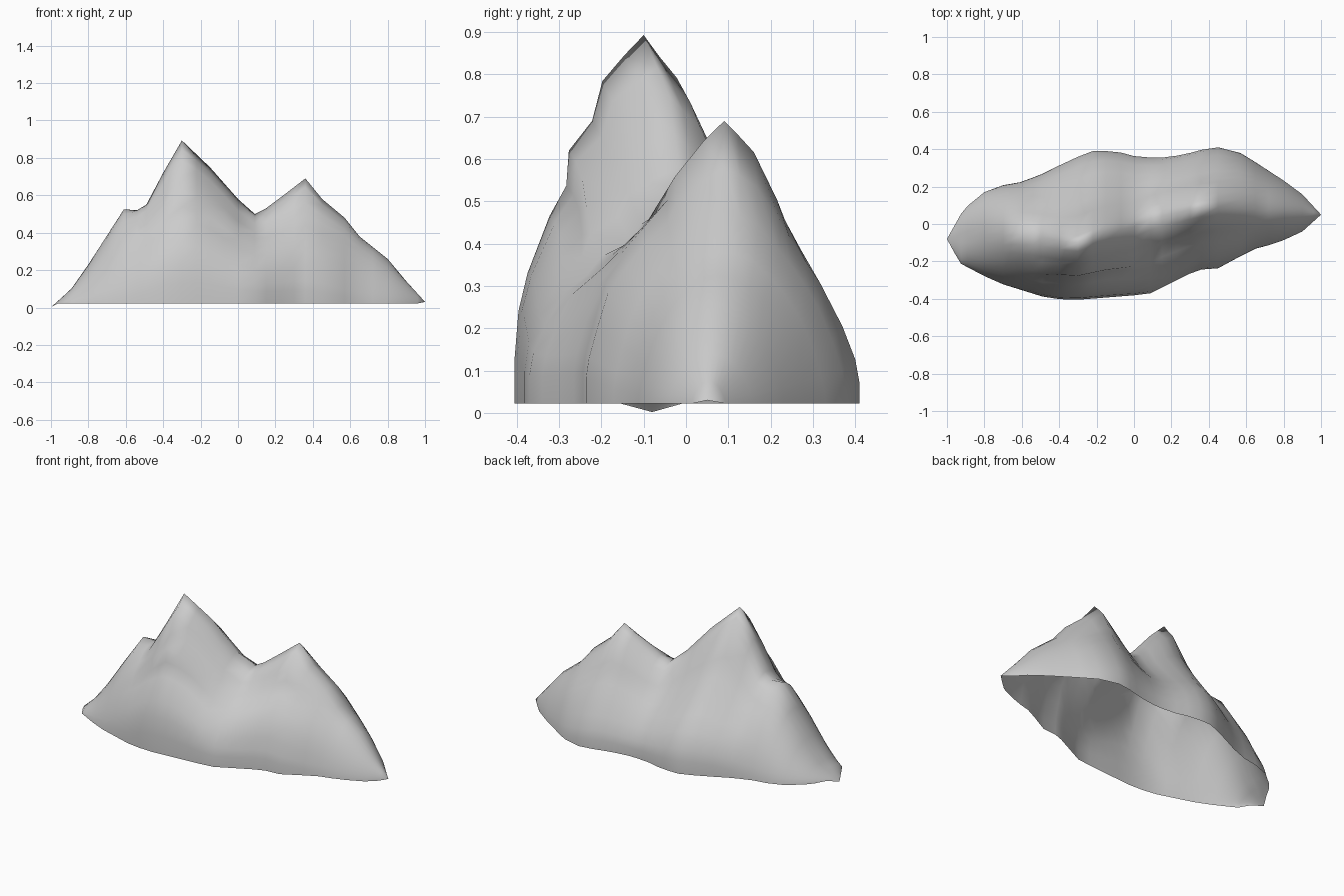
import bpy, bmesh

if "Cube" in bpy.data.objects:
    bpy.data.objects.remove(bpy.data.objects["Cube"])

# Ridge line: x, y, z
RIDGE = [(-1, -.08, .002), (-.89, -.07, .10), (-.8, -.06, .23), (-.61, -.06, .525),
         (-.54, -.06, .52), (-.49, -.07, .55), (-.4, -.09, .72), (-.3, -.1, .893),
         (-.15, -.04, .75), (0, -.015, .58), (.09, .03, .5), (.15, .045, .53),
         (.23, .06, .59), (.36, .09, .69), (.45, .09, .58), (.57, .085, .48),
         (.65, .08, .38), (.8, .07, .26), (.9, .06, .14), (1, .05, .03)]
# Footprint edges: x, y
BACK = [(-1, -.08), (-.91, .08), (-.77, .195), (-.6, .225), (-.46, .28), (-.35, .34),
        (-.22, .39), (-.1, .39), (.03, .355), (.18, .355), (.3, .38), (.41, .41),
        (.52, .41), (.65, .33), (.88, .18), (1, .05)]
FRONT = [(-1, -.08), (-.93, -.21), (-.74, -.31), (-.45, -.4), (-.3, -.405), (.08, -.375),
         (.34, -.245), (.47, -.235), (.62, -.14), (.77, -.1), (.9, -.04), (1, .05)]
# Slopes from ridge to foot: distance out, height fraction (tall peak, low peak)
FRONT_SLOPES = (
    [(0, 1), (.15, .96), (.32, .905), (.4, .8), (.58, .73), (.6, .63), (.73, .55),
     (.9, .39), (.97, .28), (1, .14), (1, 0)],
    [(0, 1), (.15, .94), (.35, .83), (.4, .75), (.57, .66), (.7, .57), (.84, .47),
     (.92, .32), (.98, .2), (1, .12), (1, 0)])
BACK_SLOPES = (
    [(0, 1), (.08, .95), (.17, .9), (.31, .73), (.45, .62), (.6, .51), (.74, .41),
     (.88, .31), (.97, .19), (1, .1), (1, 0)],
    [(0, 1), (.11, .96), (.23, .91), (.41, .75), (.47, .68), (.59, .58), (.7, .49),
     (.87, .32), (.97, .19), (1, .1), (1, 0)])


def sample(points, x, k=1):
    for a, b in zip(points, points[1:]):
        if x <= b[0]:
            t = (x - a[0]) / (b[0] - a[0])
            return a[k] + (b[k] - a[k]) * t
    return points[-1][k]


def section(x):
    ry, rz = sample(RIDGE, x), sample(RIDGE, x, 2)
    foot = .022 if abs(x) < .99 else rz
    # lower flanks follow a softened ridge so that gullies fade downhill
    r = min(.1, 1 - abs(x))
    soft = (sample(RIDGE, x - r, 2) + rz + sample(RIDGE, x + r, 2)) / 3
    mix = min(1, max(0, (x + .1) / .3))
    # terraces fade into a plain rounded section toward both ends
    end = min(1, max(0, (abs(x) - .42) / .3))
    out = []
    for edge, (tall, low), front in ((FRONT, FRONT_SLOPES, 1), (BACK, BACK_SLOPES, 0)):
        ey = sample(edge, x)
        side = []
        for i, ((d0, h0), (d1, h1)) in enumerate(zip(tall, low)):
            d, h = d0 + (d1 - d0) * mix, h0 + (h1 - h0) * mix
            plain = i / (len(tall) - 1)
            d += (1 - (1 - plain) ** 2 - d) * end
            h += (max(0, 1 - d * d) ** .7 - h) * end
            top = rz + (soft - rz) * d
            side.append((x, ry + (ey - ry) * d, foot + (top - foot) * h))
        out += side[::-1] if front else side[1:]
    return out


# Mountain: open-bottomed shell lofted through the sections
columns = sorted({p[0] for p in RIDGE} | {-.96, -.925, -.7, -.22, -.07, .3, .72, .96})
bm = bmesh.new()
rings = [[bm.verts.new(p) for p in section(x)] for x in columns]
for a, b in zip(rings, rings[1:]):
    for i in range(len(a) - 1):
        bm.faces.new((a[i], b[i], b[i + 1], a[i + 1]))
bmesh.ops.remove_doubles(bm, verts=bm.verts, dist=.0005)

for f in bm.faces:
    f.smooth = True
mesh = bpy.data.meshes.new("mountain")
bm.to_mesh(mesh)
bm.free()
mountain = bpy.data.objects.new("mountain", mesh)
bpy.context.collection.objects.link(mountain)
